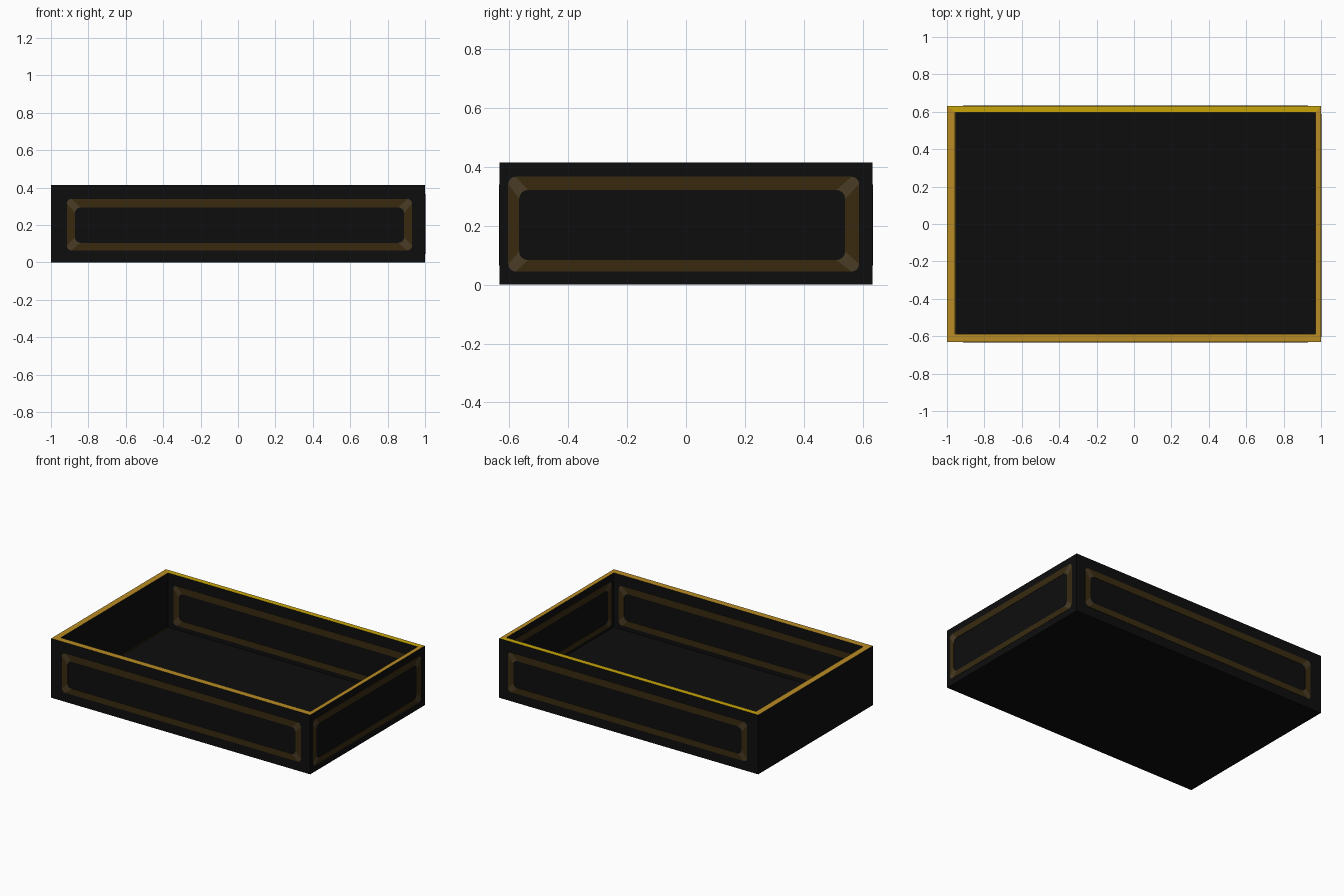
import bpy, bmesh, math

if "Cube" in bpy.data.objects:
    bpy.data.objects.remove(bpy.data.objects["Cube"])


def material(name, rgb):
    m = bpy.data.materials.new(name)
    m.diffuse_color = (*rgb, 1.0)
    m.use_nodes = True
    m.node_tree.nodes["Principled BSDF"].inputs["Base Color"].default_value = m.diffuse_color
    return m


BLACK = material("black", (0.0042, 0.0042, 0.0042))
BRONZE = material("dark bronze", (0.040, 0.023, 0.0050))
LIGHT = material("light bronze", (0.068, 0.044, 0.018))
GOLD = material("gold", (0.49, 0.262, 0.018))
YELLOW = material("yellow gold", (0.58, 0.375, 0.003))

H, FLOOR = 0.414, 0.035
OUT = (-1.0, 1.0, -0.632, 0.632)          # outer x, x, y, y
INN = (-0.957, 0.97, -0.588, 0.595)       # inner x, x, y, y


def finish(name, bm, mats):
    me = bpy.data.meshes.new(name)
    bm.to_mesh(me)
    bm.free()
    for m in mats:
        me.materials.append(m)
    ob = bpy.data.objects.new(name, me)
    bpy.context.collection.objects.link(ob)
    return ob


# Open tray: outer shell, rim and inner well as linked rings
def tray():
    bm = bmesh.new()

    def ring(b, z):
        return [bm.verts.new((x, y, z)) for x, y in
                ((b[0], b[2]), (b[1], b[2]), (b[1], b[3]), (b[0], b[3]))]

    rings = [ring(OUT, 0), ring(OUT, H), ring(INN, H), ring(INN, FLOOR)]
    bm.faces.new(rings[0][::-1])
    bm.faces.new(rings[3])
    for a, b in zip(rings, rings[1:]):
        for i in range(4):
            j = (i + 1) % 4
            bm.faces.new((a[i], a[j], b[j], b[i]))
    bmesh.ops.recalc_face_normals(bm, faces=bm.faces)
    for f in bm.faces:
        if min(v.co.z for v in f.verts) > H - 0.001:   # gold rim, back side yellower
            f.material_index = 2 if f.calc_center_median().y > 0.5 else 1
    finish("tray", bm, [BLACK, GOLD, YELLOW])


def rounded(u0, u1, v0, v1, r, n=4):
    pts = []
    for k, (u, v) in enumerate(((u1 - r, v1 - r), (u0 + r, v1 - r),
                                (u0 + r, v0 + r), (u1 - r, v0 + r))):
        for i in range(n + 1):
            a = math.pi / 2 * (k + i / n)
            pts.append((u + r * math.cos(a), v + r * math.sin(a)))
    return pts


# Thin painted border with lighter corners on one wall face
def border(name, axis, pos, outer, inner):
    bm = bmesh.new()

    def put(p):
        co = (p[0], pos, p[1]) if axis == "y" else (pos, p[0], p[1])
        return bm.verts.new(co)

    n = 4
    a = [put(p) for p in rounded(*outer, 0.025, n)]
    b = [put(p) for p in rounded(*inner, 0.03, n)]
    for i in range(len(a)):
        j = (i + 1) % len(a)
        f = bm.faces.new((a[i], a[j], b[j], b[i]))
        f.material_index = 0 if i % (n + 1) == n else 1
    ob = finish(name, bm, [BRONZE, LIGHT])
    mod = ob.modifiers.new("thickness", "SOLIDIFY")
    mod.thickness = 0.004
    mod.offset = 0


tray()

LONG = ((-0.915, 0.93, 0.064, 0.34), (-0.872, 0.888, 0.105, 0.294))
SHORT = ((-0.603, 0.587, 0.044, 0.366), (-0.566, 0.540, 0.083, 0.321))

# Front, back and right walls carry borders on both faces; left wall is plain
border("front_border_outside", "y", OUT[2], *LONG)
border("front_border_inside", "y", INN[2], *LONG)
border("back_border_outside", "y", OUT[3], *LONG)
border("back_border_inside", "y", INN[3], *LONG)
border("right_border_outside", "x", OUT[1], *SHORT)
border("right_border_inside", "x", INN[1],
       (-0.56, 0.56, 0.055, 0.366), (-0.525, 0.525, 0.09, 0.321))

# Fine bronze line along the left edge of the inner floor
bm = bmesh.new()
bmesh.ops.create_cube(bm, size=1.0)
for v in bm.verts:
    v.co = (INN[0] + 0.003 + v.co.x * 0.006,
            (INN[2] + INN[3]) / 2 + v.co.y * (INN[3] - INN[2]),
            FLOOR + 0.001 + v.co.z * 0.004)
finish("floor_edge_line", bm, [BRONZE])
